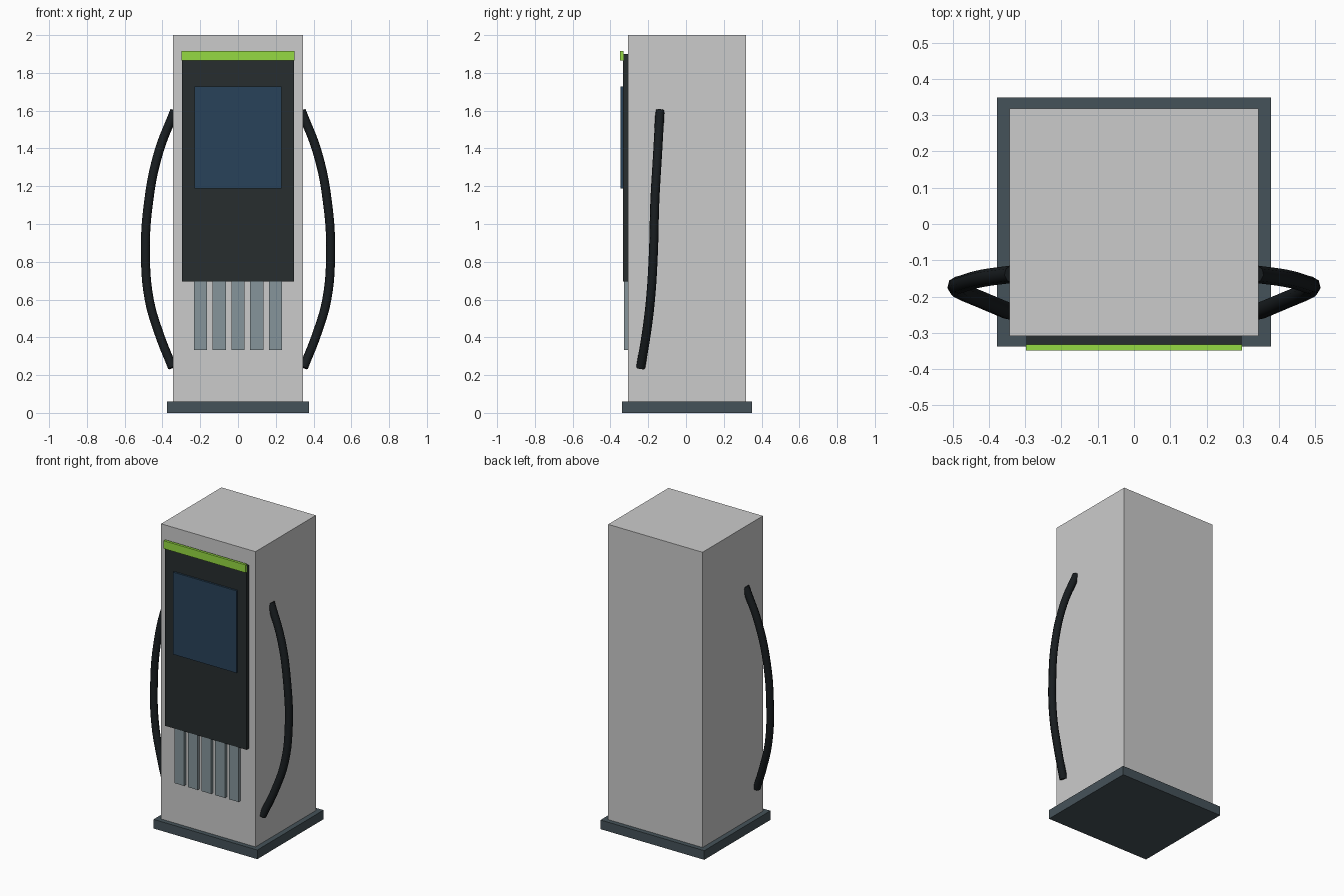
import bpy

if "Cube" in bpy.data.objects:
    bpy.data.objects.remove(bpy.data.objects["Cube"])


def material(name, rgb):
    m = bpy.data.materials.new(name)
    m.diffuse_color = (*rgb, 1)
    m.use_nodes = True
    m.node_tree.nodes["Principled BSDF"].inputs["Base Color"].default_value = m.diffuse_color
    return m


def box(name, x, y, z, mat=None):
    """Box from (min, max) ranges on each axis."""
    bpy.ops.mesh.primitive_cube_add(size=1, location=[sum(r) / 2 for r in (x, y, z)])
    ob = bpy.context.object
    ob.name = name
    ob.scale = [r[1] - r[0] for r in (x, y, z)]
    bpy.ops.object.transform_apply(location=False, rotation=False, scale=True)
    if mat:
        ob.data.materials.append(mat)
    return ob


base_mat = material("base_slate", (0.06, 0.085, 0.10))
panel_mat = material("panel_black", (0.02, 0.026, 0.028))
screen_mat = material("screen_blue", (0.022, 0.055, 0.10))
green_mat = material("light_green", (0.30, 0.70, 0.055))
slat_mat = material("slat_grey", (0.24, 0.30, 0.33))
cable_mat = material("cable_black", (0.009, 0.012, 0.014))

# Plinth and cabinet
box("plinth", (-0.377, 0.377), (-0.338, 0.349), (0, 0.06), base_mat)
box("cabinet", (-0.343, 0.343), (-0.308, 0.318), (0.06, 2.0))

# Front panel, display and light strip
box("front_panel", (-0.296, 0.296), (-0.334, -0.308), (0.695, 1.9), panel_mat)
box("screen", (-0.23, 0.23), (-0.346, -0.332), (1.187, 1.727), screen_mat)
box("light_strip", (-0.298, 0.298), (-0.349, -0.332), (1.865, 1.917), green_mat)

# Vent slats below the panel
for i in range(5):
    cx = (i - 2) * 0.099
    box(f"vent_slat_{i + 1}", (cx - 0.035, cx + 0.035), (-0.328, -0.308), (0.333, 0.697), slat_mat)

# Charging cables, one per side
path = [(0.335, -0.138, 1.60), (0.42, -0.150, 1.38), (0.473, -0.165, 1.12),
        (0.490, -0.173, 0.84), (0.470, -0.188, 0.60), (0.418, -0.210, 0.42),
        (0.347, -0.240, 0.24)]
for side, label in ((1, "right"), (-1, "left")):
    cu = bpy.data.curves.new(f"cable_{label}", "CURVE")
    cu.dimensions = "3D"
    cu.bevel_depth = 0.024
    cu.bevel_resolution = 2
    cu.resolution_u = 5
    cu.use_fill_caps = True
    sp = cu.splines.new("BEZIER")
    sp.bezier_points.add(len(path) - 1)
    for bp, (x, y, z) in zip(sp.bezier_points, path):
        bp.co = (x * side, y, z)
        bp.handle_left_type = bp.handle_right_type = "AUTO"
    cu.materials.append(cable_mat)
    ob = bpy.data.objects.new(f"cable_{label}", cu)
    bpy.context.collection.objects.link(ob)
